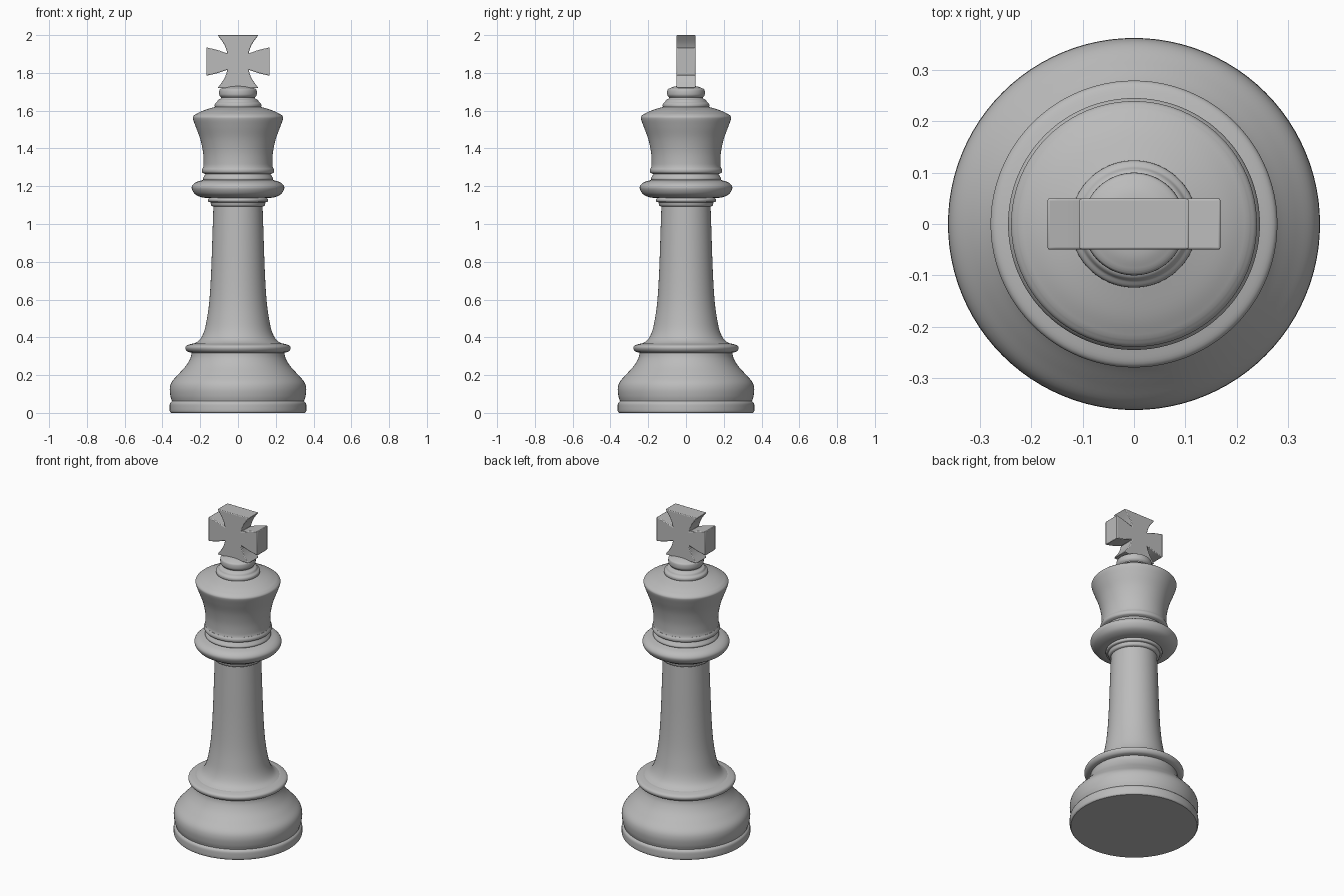
import bpy, bmesh, math
from mathutils import Vector

cube = bpy.data.objects.get("Cube")
if cube:
    bpy.data.objects.remove(cube, do_unlink=True)

grey = bpy.data.materials.new("plain grey")
grey.use_nodes = True
grey.diffuse_color = (0.5, 0.5, 0.5, 1)
grey.node_tree.nodes["Principled BSDF"].inputs["Base Color"].default_value = grey.diffuse_color

SIDES = 96


def smooth_run(points, steps=5):
    """Catmull-Rom curve through a run of (radius, height) points."""
    p = [Vector(q) for q in points]
    if len(p) < 3:
        return p
    p = [2 * p[0] - p[1]] + p + [2 * p[-1] - p[-2]]
    out = []
    for a, b, c, d in zip(p, p[1:], p[2:], p[3:]):
        for i in range(steps):
            t = i / steps
            out.append(0.5 * (2 * b + (c - a) * t + (2 * a - 5 * b + 4 * c - d) * t * t
                              + (3 * b - a - 3 * c + d) * t ** 3))
    return out + [p[-2]]


def finish(name, bm, angle=35):
    bmesh.ops.recalc_face_normals(bm, faces=bm.faces)
    mesh = bpy.data.meshes.new(name)
    bm.to_mesh(mesh)
    bm.free()
    obj = bpy.data.objects.new(name, mesh)
    bpy.context.collection.objects.link(obj)
    mesh.materials.append(grey)
    bpy.ops.object.select_all(action="DESELECT")
    obj.select_set(True)
    bpy.context.view_layer.objects.active = obj
    bpy.ops.object.shade_smooth_by_angle(angle=math.radians(angle))
    return obj


def lathe(name, *runs):
    """Turn smooth runs, joined at sharp corners, into a capped solid."""
    profile = []
    for run in runs:
        profile += [q for q in smooth_run(run) if not profile or (q - profile[-1]).length > 1e-5]
    bm = bmesh.new()
    rings = [[bm.verts.new((r * math.cos(a), r * math.sin(a), z))
              for a in (math.tau * i / SIDES for i in range(SIDES))] for r, z in profile]
    for low, high in zip(rings, rings[1:]):
        for i in range(SIDES):
            j = (i + 1) % SIDES
            bm.faces.new((low[i], low[j], high[j], high[i]))
    bm.faces.new(rings[0])
    bm.faces.new(rings[-1])
    return finish(name, bm)


# Foot and swelling base
lathe("foot",
      [(0.355, 0), (0.361, 0.008), (0.362, 0.03), (0.36, 0.05), (0.35, 0.062)],
      [(0.35, 0.062), (0.358, 0.09), (0.361, 0.13), (0.35, 0.165), (0.315, 0.205),
       (0.275, 0.25), (0.252, 0.29), (0.245, 0.323)])
lathe("base_ring",
      [(0.245, 0.318), (0.268, 0.325), (0.279, 0.342), (0.272, 0.357), (0.24, 0.367)])

# Flared stem
lathe("stem",
      [(0.245, 0.36), (0.205, 0.385), (0.18, 0.43), (0.164, 0.5), (0.151, 0.6),
       (0.142, 0.75), (0.135, 0.95), (0.13, 1.1)])

# Collar rings
lathe("lower_collar",
      [(0.131, 1.092), (0.141, 1.098), (0.146, 1.115)],
      [(0.146, 1.115), (0.157, 1.119), (0.159, 1.13), (0.15, 1.14)])
lathe("wide_collar",
      [(0.14, 1.136), (0.19, 1.141), (0.226, 1.157), (0.244, 1.185), (0.241, 1.205),
       (0.22, 1.222), (0.185, 1.233)])
lathe("upper_collar",
      [(0.18, 1.228), (0.186, 1.24), (0.178, 1.255), (0.172, 1.264)],
      [(0.172, 1.264), (0.188, 1.272), (0.191, 1.286), (0.185, 1.3)])

# Crowned head
lathe("head",
      [(0.185, 1.297), (0.182, 1.32), (0.185, 1.38), (0.2, 1.45), (0.224, 1.515),
       (0.238, 1.555), (0.237, 1.57), (0.224, 1.582)],
      [(0.224, 1.582), (0.18, 1.602), (0.115, 1.622)])
lathe("crown_ring",
      [(0.115, 1.612), (0.123, 1.622), (0.122, 1.636), (0.111, 1.646)],
      [(0.111, 1.646), (0.104, 1.657), (0.091, 1.664), (0.089, 1.672)])
lathe("finial",
      [(0.089, 1.67), (0.098, 1.681), (0.1, 1.695), (0.098, 1.71), (0.092, 1.716)],
      [(0.092, 1.716), (0.06, 1.728), (0.01, 1.733)])

# Cross with four flared arms, one quarter outlined and mirrored around
quarter = (smooth_run([(0.168, 0.075), (0.115, 0.063), (0.079, 0.051), (0.056, 0.043)], 3)
           + smooth_run([(0.056, 0.043), (0.064, 0.07), (0.08, 0.102), (0.108, 0.14)], 3)[1:])
outline = []
for sx, sz in ((1, 1), (-1, 1), (-1, -1), (1, -1)):
    part = quarter if sx * sz > 0 else quarter[::-1]
    outline += [(sx * x, sz * z) for x, z in part]
bm = bmesh.new()
front = bm.faces.new([bm.verts.new((x, -0.05, 1.86 + z)) for x, z in outline])
moved = bmesh.ops.extrude_face_region(bm, geom=[front])["geom"]
bmesh.ops.translate(bm, vec=(0, 0.1, 0), verts=[v for v in moved if isinstance(v, bmesh.types.BMVert)])
cross = finish("cross", bm)
bevel = cross.modifiers.new("soft edges", "BEVEL")
bevel.width = 0.006
bevel.segments = 2
bevel.limit_method = "ANGLE"
bevel.angle_limit = math.radians(40)
